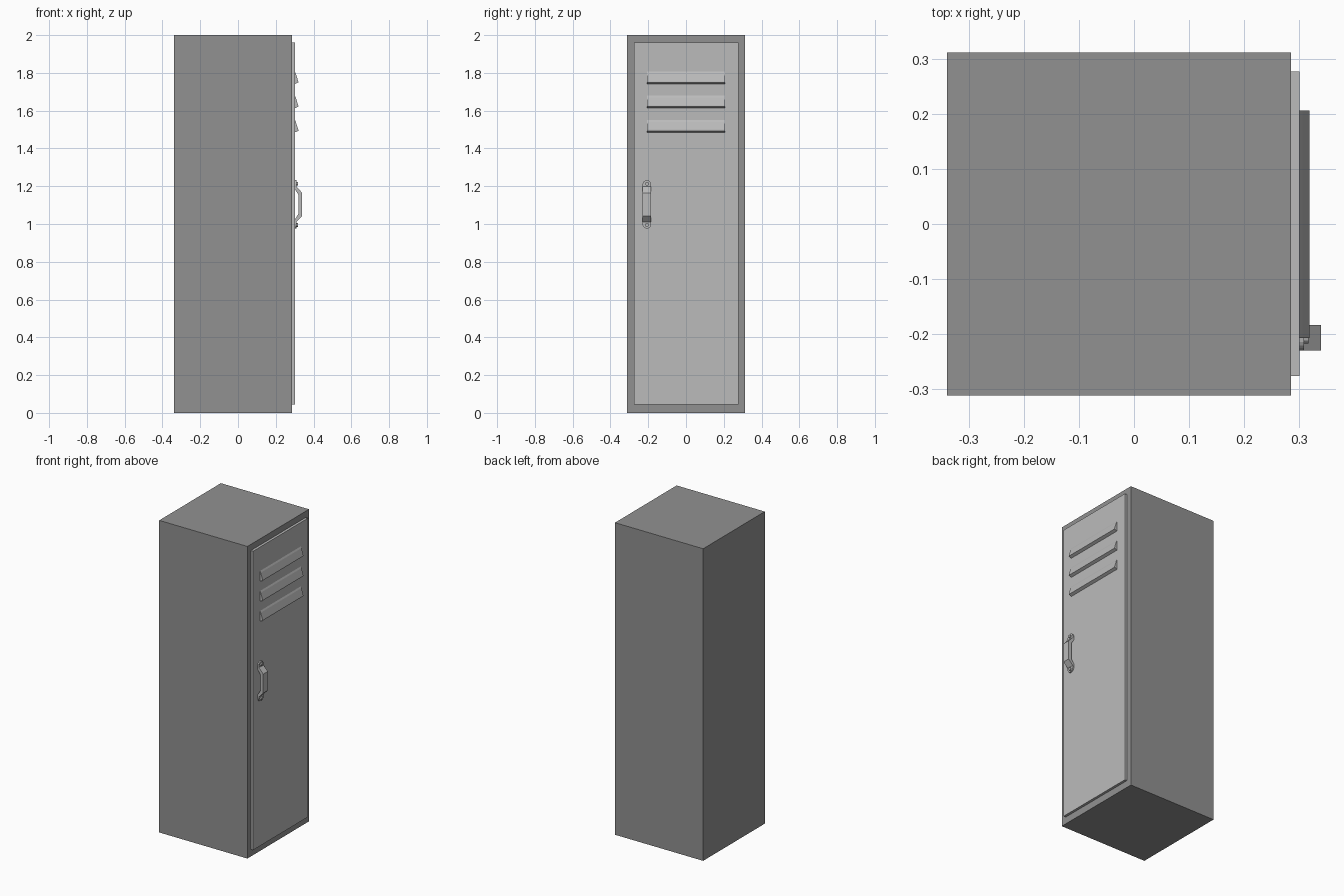
import bpy, math

if "Cube" in bpy.data.objects:
    bpy.data.objects.remove(bpy.data.objects["Cube"])


def paint(name, value):
    mat = bpy.data.materials.new(name)
    mat.diffuse_color = (value, value, value, 1)
    mat.use_nodes = True
    mat.node_tree.nodes["Principled BSDF"].inputs["Base Color"].default_value = mat.diffuse_color
    return mat


DARK = paint("dark_grey", 0.284)
MID = paint("mid_grey", 0.5)


def prism(name, low, high, mat=MID):
    """Close two matching outlines into a solid."""
    n = len(low)
    sides = [(i, (i + 1) % n, n + (i + 1) % n, n + i) for i in range(n)]
    caps = [tuple(reversed(range(n))), tuple(range(n, 2 * n))]
    mesh = bpy.data.meshes.new(name)
    mesh.from_pydata(low + high, [], sides + caps)
    mesh.materials.append(mat)
    obj = bpy.data.objects.new(name, mesh)
    bpy.context.collection.objects.link(obj)
    return obj


def extrude_y(name, profile, y0, y1):
    # profile is (x, z), counter-clockwise seen from -y
    return prism(name, [(x, y1, z) for x, z in profile], [(x, y0, z) for x, z in profile])


def extrude_x(name, outline, x0, x1, mat=MID):
    # outline is (y, z), counter-clockwise seen from +x
    return prism(name, [(x0, y, z) for y, z in outline], [(x1, y, z) for y, z in outline], mat)


def box(name, x, y, z, mat):
    extrude_x(name, [(y[0], z[0]), (y[1], z[0]), (y[1], z[1]), (y[0], z[1])], *x, mat)


# Cabinet and raised door
BODY_X, DOOR_X = 0.285, 0.301
box("cabinet", (-0.34, BODY_X), (-0.312, 0.312), (0, 2), DARK)
box("door", (BODY_X, DOOR_X), (-0.276, 0.277), (0.045, 1.96), MID)

# Three vent louvres with a sloping hood and a slanted lip
for i in range(3):
    z = 1.741 - 0.128 * i
    extrude_y(f"vent_louvre_{i + 1}",
              [(DOOR_X, z), (0.319, z + 0.008), (0.319, z + 0.014),
               (0.306, z + 0.056), (DOOR_X, z + 0.066)], -0.207, 0.206)

# Handle grip, bent out from the door
HY, HZ, HW = -0.207, 1.104, 0.023
upper = [(0.34, 0.061), (0.309, 0.094), (DOOR_X, 0.094),
         (DOOR_X, 0.080), (0.319, 0.052)]
profile = upper + [(x, -z) for x, z in reversed(upper)]
extrude_y("handle_grip", [(x, HZ + z) for x, z in profile], HY - HW, HY + HW)

# Rounded mounting tabs and screws, mirrored above and below the grip
for label, s in (("upper", 1), ("lower", -1)):
    arc = [(HW * math.cos(math.pi * k / 10), 0.105 + HW * math.sin(math.pi * k / 10))
           for k in range(11)]
    outline = [(HW, 0.09)] + arc + [(-HW, 0.09)]
    outline = [(HY + s * y, HZ + s * z) for y, z in outline]
    extrude_x(f"{label}_handle_tab", outline, DOOR_X, 0.309)
    ring = [(HY + 0.010 * math.cos(math.tau * k / 12),
             HZ + s * 0.109 + 0.010 * math.sin(math.tau * k / 12)) for k in range(12)]
    extrude_x(f"{label}_screw", ring, 0.308, 0.317)
